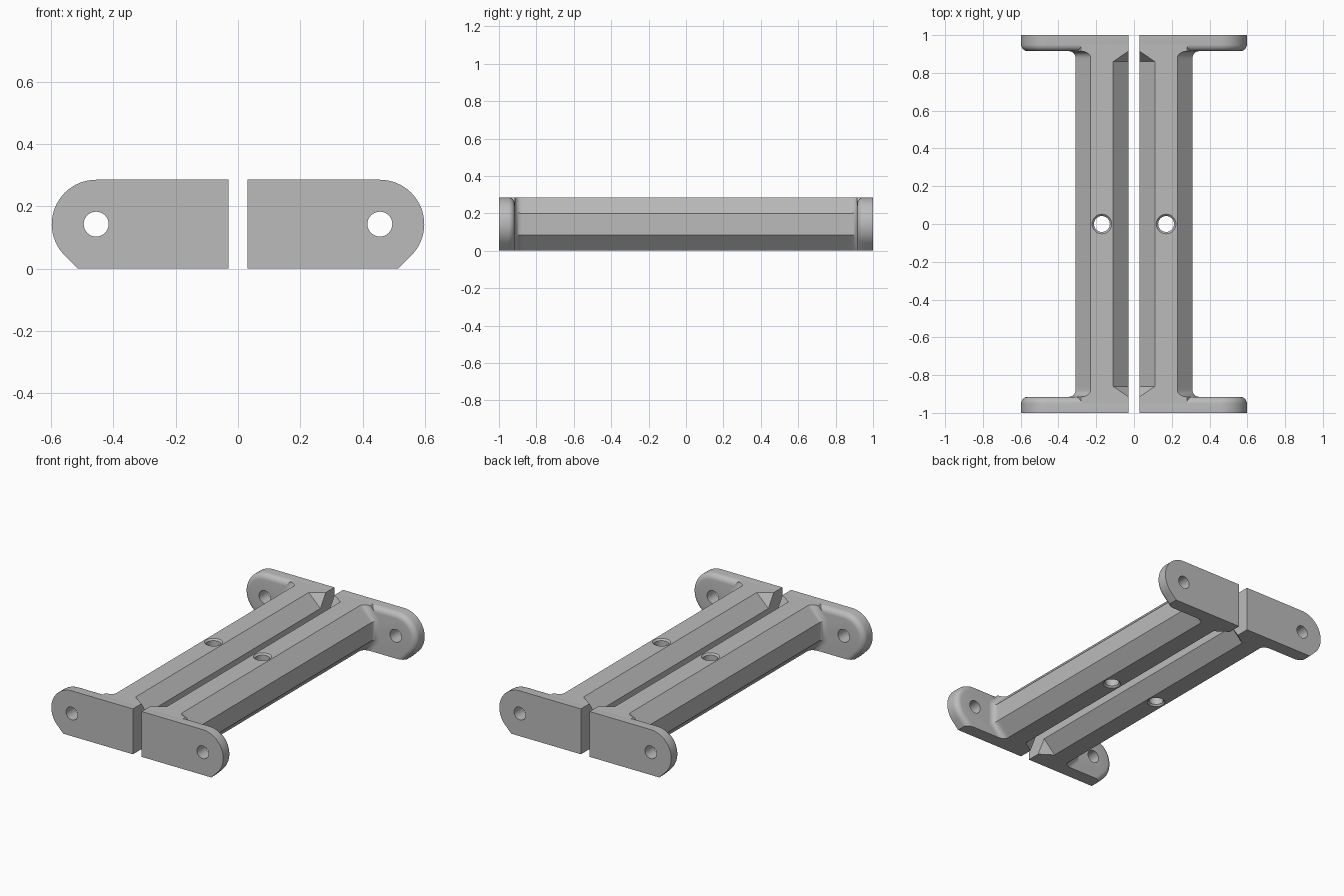
import bpy, bmesh
from math import sin, cos, pi, radians, sqrt
from mathutils import Matrix

old = bpy.data.objects.get("Cube")
if old:
    bpy.data.objects.remove(old, do_unlink=True)

grey = bpy.data.materials.new("plain grey")
grey.use_nodes = True
grey.diffuse_color = (0.5, 0.5, 0.5, 1)
grey.node_tree.nodes["Principled BSDF"].inputs["Base Color"].default_value = (0.5, 0.5, 0.5, 1)

H = 0.285          # overall height
INNER = 0.03       # half of the gap between the two brackets
WALL = 0.915       # inner face of the end plates
FILLET = 0.035
ROUND = 0.035
CH = 0.08          # bar chamfer


def loft(name, rings):
    """Skin a list of equal-length rings and cap both ends."""
    bm = bmesh.new()
    loops = [[bm.verts.new(p) for p in ring] for ring in rings]
    n = len(loops[0])
    for a, b in zip(loops, loops[1:]):
        for i in range(n):
            j = (i + 1) % n
            bm.faces.new((a[i], a[j], b[j], b[i]))
    bm.faces.new(loops[0])
    bm.faces.new(loops[-1])
    bmesh.ops.remove_doubles(bm, verts=bm.verts, dist=1e-5)
    bmesh.ops.recalc_face_normals(bm, faces=bm.faces)
    me = bpy.data.meshes.new(name)
    bm.to_mesh(me)
    bm.free()
    me.materials.append(grey)
    ob = bpy.data.objects.new(name, me)
    bpy.context.collection.objects.link(ob)
    return ob


def turned(name, profile, matrix, n=32):
    """Round cutter from (radius, height) pairs."""
    ob = loft(name, [[(r * cos(2 * pi * i / n), r * sin(2 * pi * i / n), h)
                      for i in range(n)] for r, h in profile])
    ob.data.transform(matrix)
    return ob


def finish(ob, cutter, axes):
    """Drill the hole, mirror the part and shade it."""
    bpy.ops.object.select_all(action='DESELECT')
    bpy.context.view_layer.objects.active = ob
    ob.select_set(True)
    cut = ob.modifiers.new("hole", 'BOOLEAN')
    cut.operation, cut.solver, cut.object = 'DIFFERENCE', 'EXACT', cutter
    mir = ob.modifiers.new("mirror", 'MIRROR')
    mir.use_axis = axes
    mir.use_mirror_merge = False
    for m in ("hole", "mirror"):
        bpy.ops.object.modifier_apply(modifier=m)
    bpy.data.objects.remove(cutter, do_unlink=True)
    bpy.ops.object.shade_smooth_by_angle(angle=radians(30))


# Bars: octagonal section, flaring into the end plates
def bar_ring(y, flare, c):
    top, mid = 0.23 + flare * sqrt(2), CH + 0.005 - flare * (sqrt(2) - 1)
    side = 0.31 + flare
    pts = [(INNER + c, 0), (top, 0), (side, mid), (side, H - mid), (top, H),
           (INNER + c, H), (INNER, H - c), (INNER, c)]
    return [(x, y, z) for x, z in pts]


start = 0.86
steps = [(start, 0, CH)]
for i in range(7):
    a = i / 6 * pi / 2
    y = WALL - FILLET + FILLET * sin(a)
    steps.append((y, FILLET * (1 - cos(a)), CH * (WALL - y) / (WALL - start)))
steps.append((0.95, FILLET, 0))
steps = [(-y, f, c) for y, f, c in reversed(steps)] + steps
bar = loft("bars", [bar_ring(*s) for s in steps])
drill = turned("bar_drill", [(0.062, -0.01), (0.042, 0.01), (0.042, H - 0.01), (0.062, H + 0.01)],
               Matrix.Translation((0.17, 0, 0)))
finish(bar, drill, (True, False, False))


# End plates: rounded ears with a softened inner edge
EAR_X, EAR_R = 0.455, H / 2


def plate_ring(y, inset):
    r = EAR_R - inset
    pts = [(INNER, 0), (INNER, H - inset)]
    for i in range(25):
        a = radians(90 - 135 * i / 24)
        pts.append((EAR_X + r * cos(a), EAR_R + r * sin(a)))
    pts.append((EAR_X - EAR_R + r * sqrt(2), 0))
    return [(x, y, z) for x, z in pts]


rings = [plate_ring(1, 0)]
for i in range(7):
    a = i / 6 * pi / 2
    rings.append(plate_ring(WALL + ROUND * (1 - sin(a)), ROUND * (1 - cos(a))))
plate = loft("end_plates", rings)
drill = turned("plate_drill", [(0.04, -0.2), (0.04, 0.2)],
               Matrix.Translation((EAR_X, 0.95, EAR_R)) @ Matrix.Rotation(pi / 2, 4, 'X'))
finish(plate, drill, (True, True, False))
